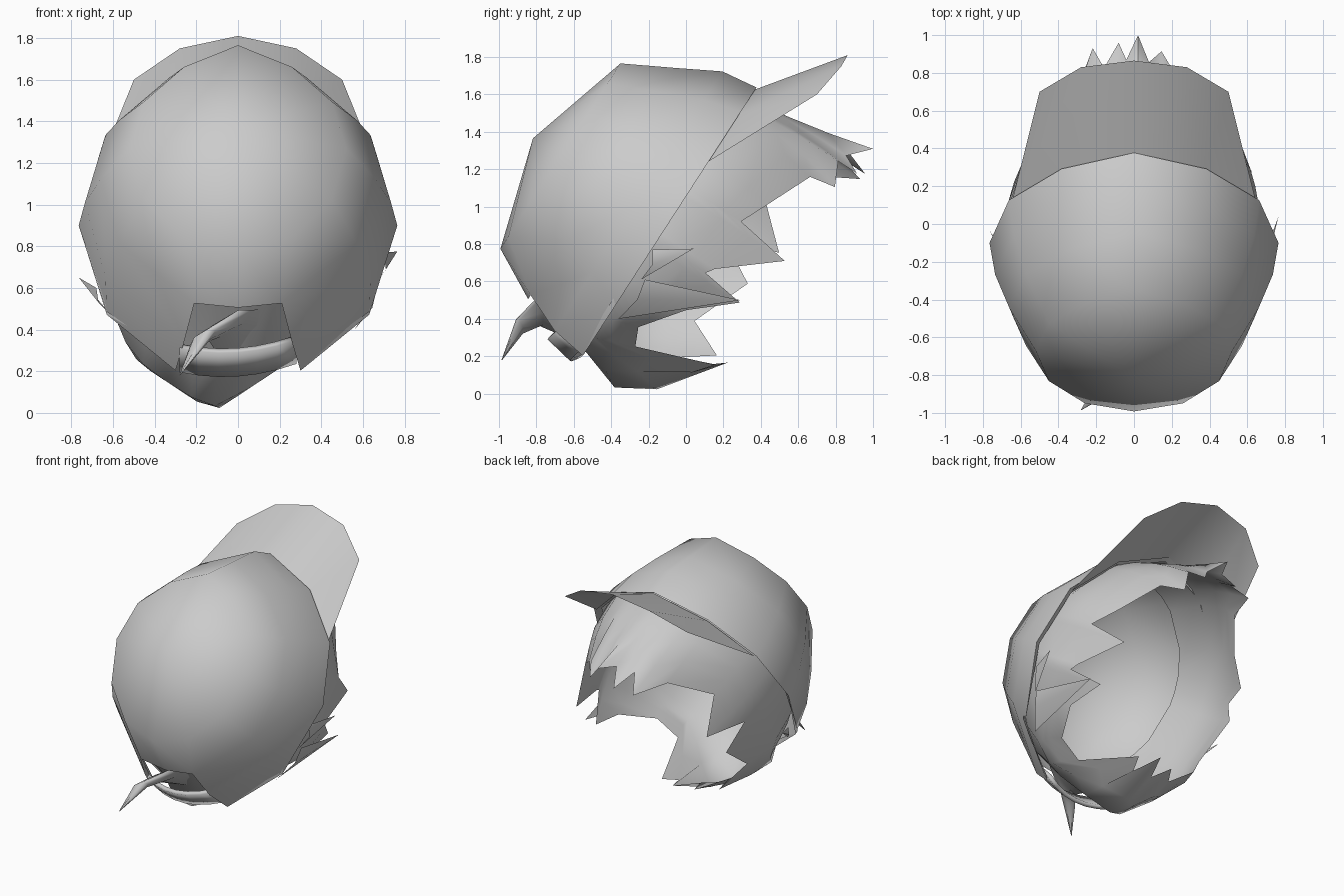
import bpy, math
from mathutils import Vector

if "Cube" in bpy.data.objects:
    bpy.data.objects.remove(bpy.data.objects["Cube"])

# Tilted cap frame: U runs along the rim, N points out through the crown
C = Vector((0, -0.1, 0.9))
U = Vector((0, 0.544, 0.84))
N = Vector((0, -0.84, 0.544))


def place(x, u, n):
    return C + Vector((x, 0, 0)) + U * u + N * n


def ring_point(deg, rx, ru, n):
    a = math.radians(deg)
    return place(rx * math.sin(a), ru * math.cos(a), n)


def make(name, verts, faces, smooth=50):
    me = bpy.data.meshes.new(name)
    me.from_pydata([tuple(v) for v in verts], [], faces)
    me.update()
    ob = bpy.data.objects.new(name, me)
    bpy.context.collection.objects.link(ob)
    bpy.ops.object.select_all(action='DESELECT')
    ob.select_set(True)
    bpy.context.view_layer.objects.active = ob
    bpy.ops.object.mode_set(mode='EDIT')
    bpy.ops.mesh.select_all(action='SELECT')
    bpy.ops.mesh.normals_make_consistent(inside=False)
    bpy.ops.object.mode_set(mode='OBJECT')
    bpy.ops.object.shade_smooth_by_angle(angle=math.radians(smooth))
    return ob


def loft(rows, closed):
    """Vertices and quads joining equal-length rows."""
    m = len(rows[0])
    verts = [p for r in rows for p in r]
    faces = []
    for j in range(len(rows) - 1):
        for i in range(m if closed else m - 1):
            k = (i + 1) % m
            faces.append((j * m + i, j * m + k, (j + 1) * m + k, (j + 1) * m + i))
    return verts, faces


# Crown: 12-sided dome, slightly pinched at the top corners, gap above the strap
rings = [(0.03, 0.72, 0.83), (0, 0.765, 0.877), (0.2, 0.735, 0.85),
         (0.41, 0.66, 0.735), (0.68, 0.52, 0.59)]
gap = {0: (0.29, 0.80), 1: (0.30, 0.83), 2: (0.26, 0.80), 3: (0.21, 0.71)}
rows = []
for j, (n, rx, ru) in enumerate(rings):
    pinch = 0.95 if j < 2 else 0.91
    row = [ring_point(30 * i, rx, ru * (pinch if i in (1, 2, 10, 11) else 1), n)
           for i in range(12)]
    if j in gap:
        gx, gu = gap[j]
        row[5], row[7] = place(gx, -gu, n), place(-gx, -gu, n)
        if j < 2:
            row[4], row[8] = place(0.63, -0.51, n), place(-0.63, -0.51, n)
    rows.append(row)
verts, faces = loft(rows, True)
faces = [f for q, f in enumerate(faces) if not (q // 12 < 3 and q % 12 in (5, 6))]
verts.append(place(0, 0, 0.855))
faces += [(48 + i, 48 + (i + 1) % 12, 60) for i in range(12)]
make("cap_crown", verts, faces, smooth=60)

# Brim: sheet fanning out from the upper rim
inner = [ring_point(a, 0.745, 0.865 * (1 if a == 0 else 0.94), 0)
         for a in (-60, -30, 0, 30, 60)]
outer = [Vector(p) for p in ((-0.5, 0.7, 1.6), (-0.28, 0.83, 1.75), (0, 0.865, 1.81),
                             (0.28, 0.83, 1.75), (0.5, 0.7, 1.6))]
make("cap_brim", *loft([inner, outer], False))

# Strap: thick curved band across the gap
top, bot = [], []
for i in range(7):
    t = i / 3 - 1
    s = 1 - t * t
    tilt = 0.02 * t
    top.append(Vector((0.28 * t, -0.67 - 0.07 * s, 0.33 - 0.04 * s + tilt)))
    bot.append(Vector((0.28 * t, -0.56 - 0.06 * s, 0.215 - 0.04 * s + tilt)))
strap = make("cap_strap", *loft([top, bot], False))
mod = strap.modifiers.new("thickness", 'SOLIDIFY')
mod.thickness = 0.03

# Hair: band from inside the crown to a jagged edge (angle, depth, radius factor)
edge = [(2, -.70, 1.12), (8, -.60, 1.0), (16, -.70, .97), (21, -.58, 1.0),
        (27, -.64, .88), (36, -.50, .93), (60, -.39, .92), (74, -.32, 1.0),
        (77, -.63, .96), (94, -.34, .98), (97, -.31, 1.0), (100, -.55, .93),
        (116, -.35, .97), (140, -.22, .97), (155, -.25, .92), (165, -.62, .60),
        (175, -.54, .70), (189, -.67, .53), (198, -.52, .72), (210, -.63, .66),
        (219, -.44, .85), (232, -.60, .85), (244, -.40, .95), (268, -.53, .95),
        (276, -.33, 1.0), (285, -.58, .93), (300, -.36, .96), (325, -.50, .93),
        (336, -.73, 1.0), (344, -.58, 1.0), (351, -.74, .97), (356, -.60, 1.02)]
rows = [[], []]
for a, n, k in edge:
    nape = 145 < a < 215
    rows[0].append(ring_point(a, 0.62, 0.68, 0.42 if nape else 0.30))
    rows[1].append(ring_point(a, 0.69, 0.79, 0.05))
for t in (0.35, 0.65, 1.0):
    row = []
    for a, n, k in edge:
        bulge = 0.1 + 1.15 * max(0, -math.cos(math.radians(a - 8)) - 0.5)
        f = 0.96 + (k - 0.96) * t * t + bulge * t * (1 - t)
        p = ring_point(a, (0.72 + 0.25 * n * t) * f, 0.84 * f, n * t)
        # nape narrows to a point low down
        p.z = max(p.z, 0.003 + 0.66 * abs(p.x + 0.12))
        row.append(p)
    rows.append(row)
make("hair", *loft(rows, True), smooth=60)


# Side tufts poking out past the rim
def tuft(name, a, b, tip):
    a, b, tip = Vector(a), Vector(b), Vector(tip)
    mid = (a + b) / 2 + Vector((0.03 if tip.x > 0 else -0.03, 0.03, 0))
    make(name, [a, b, tip, mid], [(0, 3, 2), (3, 1, 2)])


tuft("side_tuft_right", (0.70, -0.18, 0.77), (0.66, -0.24, 0.61), (0.765, 0.04, 0.775))
tuft("lower_tuft_right", (0.67, -0.22, 0.61), (0.56, -0.36, 0.40), (0.62, 0.29, 0.50))
tuft("side_tuft_left", (-0.68, -0.22, 0.60), (-0.60, -0.33, 0.46), (-0.765, -0.03, 0.65))

# Lock of hair curling out through the gap: tapering sections along a path
path = [((0.06, -0.64, 0.40), 0.20, 0.08), ((-0.04, -0.79, 0.43), 0.13, 0.05),
        ((-0.17, -0.89, 0.36), 0.07, 0.035), ((-0.28, -0.985, 0.18), 0.002, 0.002)]
side, up = Vector((0.85, 0, 0.5)), Vector((-0.35, -0.6, 0.7))
rows = []
for p, w, h in path:
    rows.append([Vector(p) + side * w * math.cos(i * math.pi / 3)
                 + up * h * math.sin(i * math.pi / 3) for i in range(6)])
make("hair_lock", *loft(rows, True), smooth=60)
